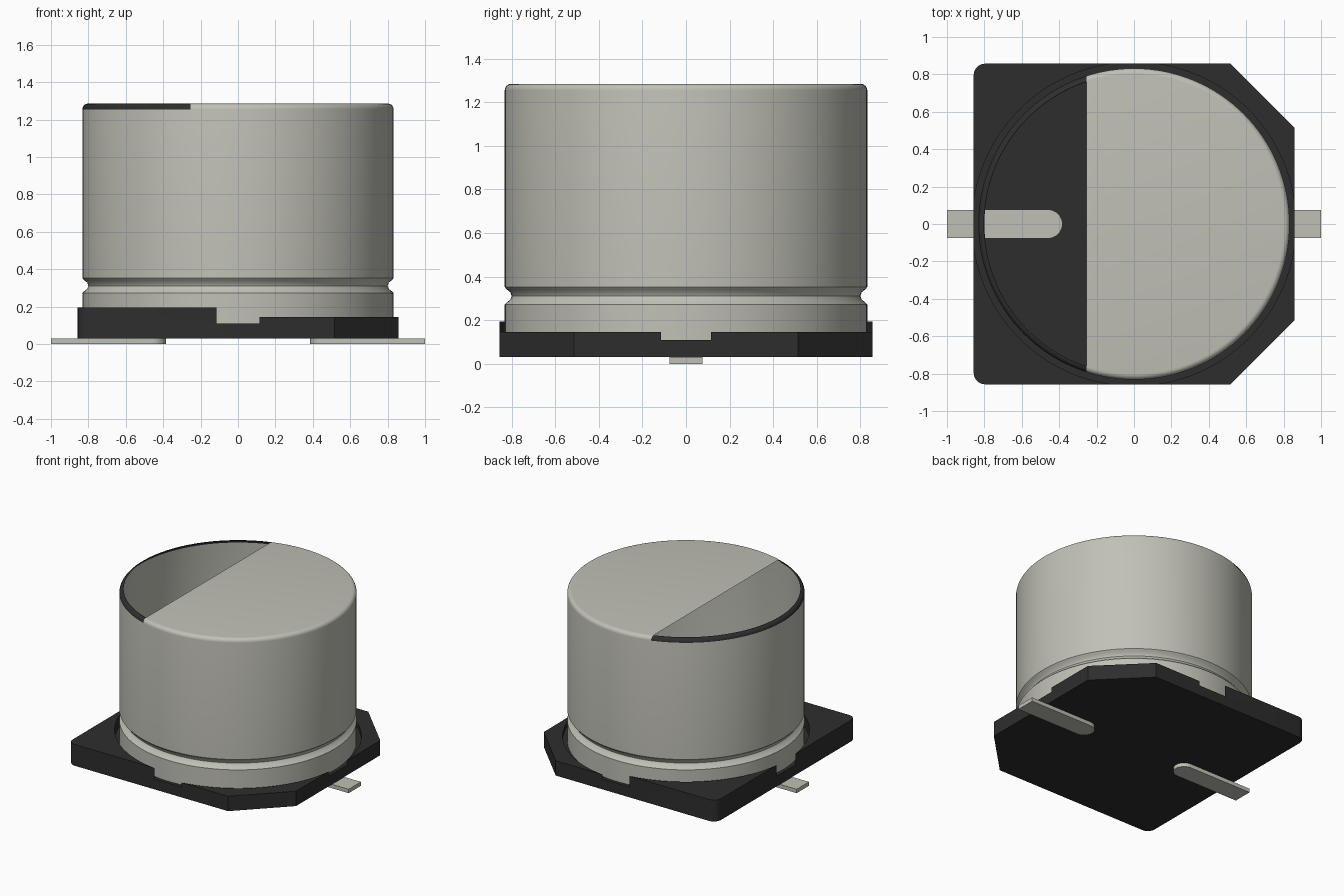
import bpy, bmesh
from math import pi, sin, cos

cube = bpy.data.objects.get("Cube")
if cube:
    bpy.data.objects.remove(cube, do_unlink=True)


def material(name, color):
    m = bpy.data.materials.new(name)
    m.use_nodes = True
    m.diffuse_color = (*color, 1)
    m.node_tree.nodes["Principled BSDF"].inputs["Base Color"].default_value = (*color, 1)
    return m


metal = material("pale grey metal", (0.53, 0.53, 0.47))
black = material("black plastic", (0.027, 0.027, 0.027))


def finish(bm, name, *mats):
    mesh = bpy.data.meshes.new(name)
    bm.to_mesh(mesh)
    bm.free()
    obj = bpy.data.objects.new(name, mesh)
    bpy.context.collection.objects.link(obj)
    for m in mats:
        mesh.materials.append(m)
    return obj


def activate(obj):
    bpy.ops.object.select_all(action='DESELECT')
    obj.select_set(True)
    bpy.context.view_layer.objects.active = obj


def smooth(obj, angle=35):
    activate(obj)
    bpy.ops.object.shade_smooth_by_angle(angle=angle * pi / 180)


def arc(cx, cy, r, start, end, steps):
    angles = [(start + (end - start) * i / steps) * pi / 180 for i in range(steps + 1)]
    return [(cx + r * cos(a), cy + r * sin(a)) for a in angles]


def prism(name, outline, z0, z1, mat):
    bm = bmesh.new()
    face = bm.faces.new([bm.verts.new((x, y, z0)) for x, y in outline])
    top = bmesh.ops.extrude_face_region(bm, geom=[face])["geom"]
    verts = [v for v in top if isinstance(v, bmesh.types.BMVert)]
    bmesh.ops.translate(bm, verts=verts, vec=(0, 0, z1 - z0))
    bmesh.ops.recalc_face_normals(bm, faces=bm.faces)
    return finish(bm, name, mat)


def cut(obj, cutter):
    mod = obj.modifiers.new("cut", 'BOOLEAN')
    mod.operation = 'DIFFERENCE'
    mod.solver = 'EXACT'
    mod.object = cutter
    activate(obj)
    bpy.ops.object.modifier_apply(modifier=mod.name)
    bpy.data.objects.remove(cutter, do_unlink=True)


# Plastic base: two chamfered corners, two rounded ones, a tall and a low half
S, C, R = 0.857, 0.515, 0.06
outline = [(C, -S), (S, -C), (S, C), (C, S)]
outline += arc(-S + R, S - R, R, 90, 180, 6) + arc(-S + R, -S + R, R, 180, 270, 6)
base = prism("base", outline, 0.03, 0.195, black)
cut(base, prism("step_cutter", [(0, -1), (1, -1), (1, 1), (0, 1)], 0.145, 0.3, black))

# Round recess that breaks through the sides, and the hollow under the can
for radius, floor in ((0.865, 0.11), (0.829, 0.033)):
    circle = arc(0, 0, radius, 0, 360, 128)[:-1]
    cut(base, prism("round_cutter", circle, floor, 0.4, black))
smooth(base)

# Can: lathed profile with a crimp groove and a rounded top edge
TOP, RIM, MARK = 1.285, 0.03, -0.255
RAD = 0.832
profile = [(RAD, 0.11), (RAD, 0.272), (0.825, 0.28), (0.808, 0.293), (0.8, 0.31),
           (0.806, 0.328), (0.824, 0.342), (RAD, 0.352)]
profile += arc(RAD - RIM, TOP - RIM, RIM, 0, 90, 6)
SEG = 128
bm = bmesh.new()
rings = [[bm.verts.new((r * cos(2 * pi * i / SEG), r * sin(2 * pi * i / SEG), z))
          for i in range(SEG)] for r, z in profile]
for low, high in zip(rings, rings[1:]):
    for i in range(SEG):
        j = (i + 1) % SEG
        bm.faces.new((low[i], low[j], high[j], high[i]))
bm.faces.new(rings[-1])

# Polarity side: open top segment with a black rim
bmesh.ops.bisect_plane(bm, geom=bm.verts[:] + bm.edges[:] + bm.faces[:],
                       plane_co=(MARK, 0, 0), plane_no=(1, 0, 0), dist=1e-5)
opening = []
for f in bm.faces:
    c = f.calc_center_median()
    if c.x < MARK and c.z > TOP - RIM:
        f.material_index = 1
        if c.z > TOP - 0.0001:
            opening.append(f)
bmesh.ops.delete(bm, geom=opening, context='FACES')
smooth(finish(bm, "can", metal, black))

# Flat leads with rounded inner ends
W = 0.075
for side, name in ((1, "left_lead"), (-1, "right_lead")):
    shape = [(1, W)] + arc(0.385 + W, 0, W, 90, 270, 16) + [(1, -W)]
    smooth(prism(name, [(side * x, y) for x, y in shape], 0, 0.036, metal))
    # Outer tongue is thinned so that it sits below the base
    lead = bpy.data.objects[name]
    ends = [(side * x, y) for x, y in ((S, -1), (2, -1), (2, 1), (S, 1))]
    cut(lead, prism("lead_cutter", ends, 0.03, 0.1, metal))
